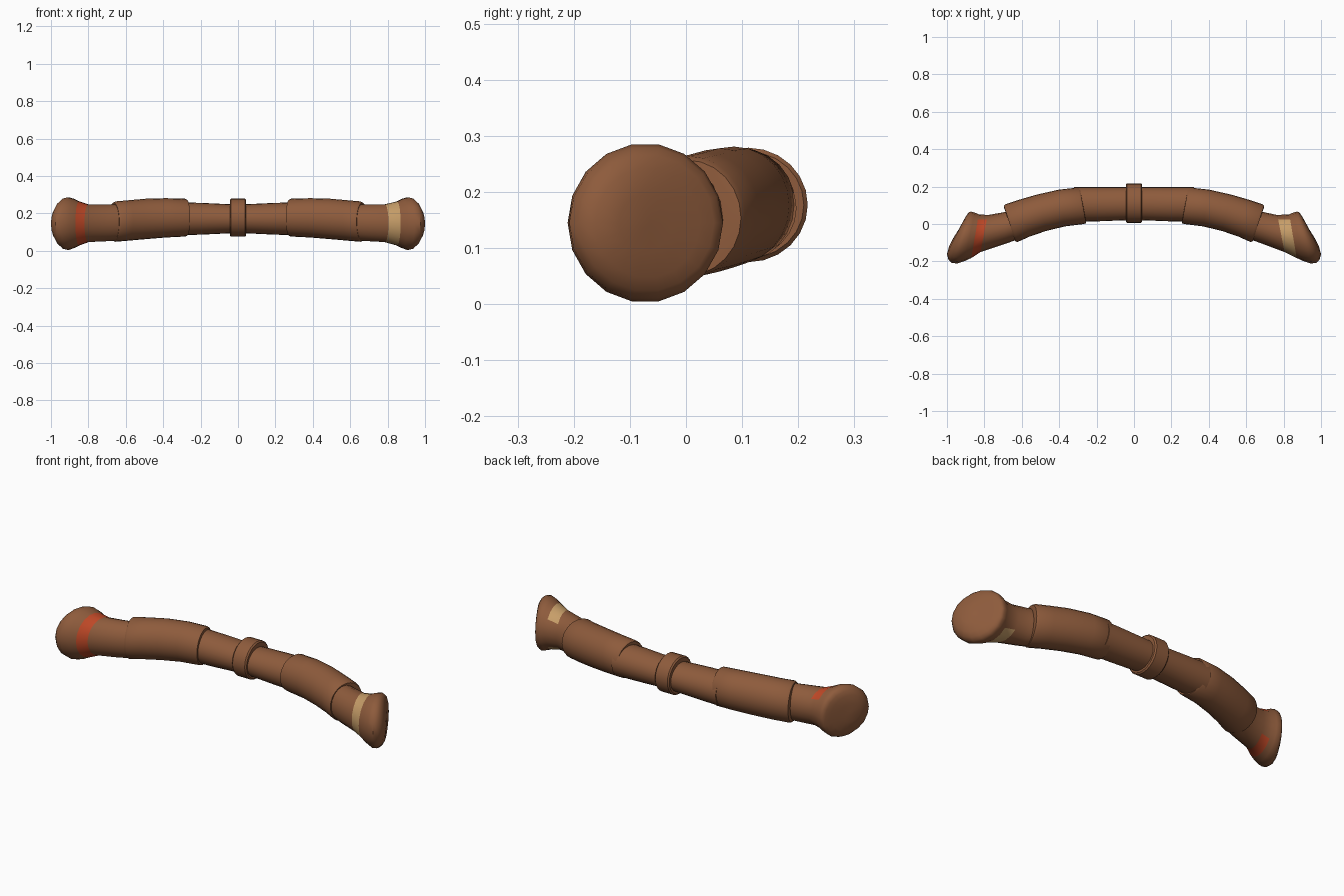
import bpy, bmesh, math
from mathutils import Vector


def material(name, colour):
    m = bpy.data.materials.new(name)
    m.diffuse_color = (*colour, 1)
    return m


BROWN = material("brown", (0.27, 0.105, 0.045))
RED = material("red", (0.52, 0.065, 0.02))
TAN = material("tan", (0.57, 0.34, 0.14))


def loft(name, sections, sides, mirror=1, stripe=None, stripe_ring=None):
    """Skin oval sections: (back x, back y, front x, front y, centre z, half height)."""
    bm = bmesh.new()
    rings = []
    for bx, by, fx, fy, cz, rz in sections:
        back, front = Vector((bx, by, cz)), Vector((fx, fy, cz))
        mid, half = (back + front) / 2, (back - front) / 2
        ring = []
        for i in range(sides):
            a = 2 * math.pi * i / sides
            p = mid + half * math.cos(a) + Vector((0, 0, rz * math.sin(a)))
            p.x *= mirror
            ring.append(bm.verts.new(p))
        rings.append(ring)
    for k, (r0, r1) in enumerate(zip(rings, rings[1:])):
        for i in range(sides):
            j = (i + 1) % sides
            f = bm.faces.new((r0[i], r0[j], r1[j], r1[i]))
            # Painted band covers the front and wraps over top and underside
            a = 2 * math.pi * (i + 0.5) / sides
            if stripe and k == stripe_ring and math.cos(a) < 0.72:
                f.material_index = 1
    bm.faces.new(rings[0])
    bm.faces.new(rings[-1])
    bmesh.ops.recalc_face_normals(bm, faces=bm.faces)
    mesh = bpy.data.meshes.new(name)
    bm.to_mesh(mesh)
    bm.free()
    mesh.materials.append(BROWN)
    if stripe:
        mesh.materials.append(stripe)
    ob = bpy.data.objects.new(name, mesh)
    bpy.context.collection.objects.link(ob)
    bpy.context.view_layer.objects.active = ob
    ob.select_set(True)
    bpy.ops.object.shade_smooth_by_angle(angle=math.radians(40))
    ob.select_set(False)
    return ob


# Thin central tube, widening toward both ends
loft("centre_tube", [(x, 0.197, x, 0.012 + w, 0.171, r) for x, w, r in (
    (-0.32, 0, 0.088), (-0.2, 0.002, 0.085), (-0.05, 0.008, 0.078),
    (0.05, 0.008, 0.078), (0.2, 0.002, 0.085), (0.32, 0, 0.088))], 24)

# Collar round the middle, with softened rims
loft("centre_collar", [(x, 0.111 + r, x, 0.111 - r, 0.177, r - 0.004) for x, r in (
    (-0.044, 0.085), (-0.044, 0.099), (-0.037, 0.106),
    (0.037, 0.106), (0.044, 0.099), (0.044, 0.085))], 24)

# Thick bent sleeves, each with rounded lips
SLEEVE = [
    (0.287, 0.18, 0.257, 0.018, 0.176, 0.085),
    (0.289, 0.19, 0.256, 0.004, 0.176, 0.096),
    (0.298, 0.195, 0.268, 0.0, 0.177, 0.101),
    (0.40, 0.184, 0.37, -0.013, 0.176, 0.105),
    (0.52, 0.157, 0.47, -0.037, 0.17, 0.108),
    (0.61, 0.131, 0.56, -0.068, 0.162, 0.108),
    (0.686, 0.106, 0.622, -0.096, 0.156, 0.108),
    (0.696, 0.098, 0.634, -0.094, 0.154, 0.103),
    (0.694, 0.085, 0.636, -0.08, 0.153, 0.085),
]


# Flared grips ending in slanted, slightly domed knobs
def grip(shift):
    return [
        (0.64, 0.08, 0.60, -0.075, 0.153, 0.096),
        (0.70, 0.062, 0.685, -0.105, 0.149, 0.099),
        (0.766 + shift, 0.048, 0.805 + shift, -0.15, 0.147, 0.102),
        (0.83, 0.052, 0.87, -0.182, 0.146, 0.119),
        (0.852, 0.061, 0.905, -0.198, 0.146, 0.133),
        (0.872, 0.066, 0.945, -0.211, 0.145, 0.142),
        (0.884, 0.062, 0.975, -0.208, 0.145, 0.136),
        (0.893, 0.05, 0.992, -0.19, 0.145, 0.122),
        (0.908, 0.025, 1.0, -0.162, 0.145, 0.098),
        (0.935, -0.025, 0.989, -0.12, 0.145, 0.05),
        (0.958, -0.062, 0.97, -0.082, 0.145, 0.01),
    ]


for side, s, paint, shift in (("right", 1, TAN, 0), ("left", -1, RED, 0.016)):
    loft(side + "_sleeve", SLEEVE, 24, s)
    loft(side + "_grip", grip(shift), 18, s, paint, 2)
